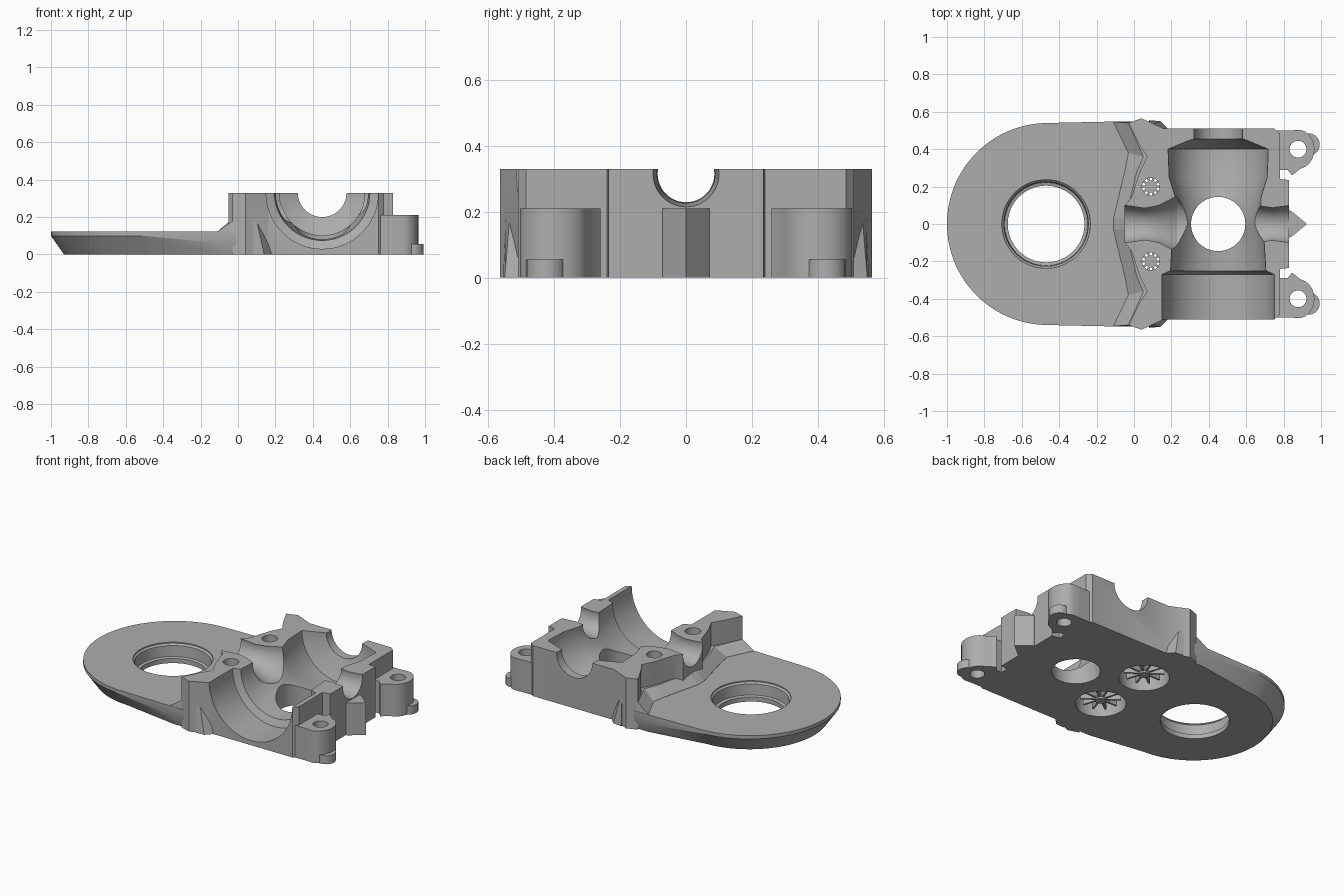
import bpy, bmesh
from math import cos, sin, pi

cube = bpy.data.objects.get("Cube")
if cube:
    bpy.data.objects.remove(cube, do_unlink=True)

grey = bpy.data.materials.new("plain grey")
GREY = (0.42, 0.42, 0.42, 1)
grey.use_nodes = True
grey.diffuse_color = GREY
grey.node_tree.nodes["Principled BSDF"].inputs["Base Color"].default_value = GREY


def loft(name, rings):
    """Closed solid through rings that share one point count."""
    bm = bmesh.new()
    loops = [[bm.verts.new(p) for p in ring] for ring in rings]
    n = len(loops[0])
    for a, b in zip(loops, loops[1:]):
        for i in range(n):
            j = (i + 1) % n
            bm.faces.new((a[i], a[j], b[j], b[i]))
    bm.faces.new(loops[0][::-1])
    bm.faces.new(loops[-1])
    bmesh.ops.recalc_face_normals(bm, faces=bm.faces)
    me = bpy.data.meshes.new(name)
    bm.to_mesh(me)
    bm.free()
    me.materials.append(grey)
    ob = bpy.data.objects.new(name, me)
    bpy.context.collection.objects.link(ob)
    return ob


def prism(name, pts, z0, z1):
    return loft(name, [[(x, y, z) for x, y in pts] for z in (z0, z1)])


def lathe(name, profile, axis, a, b, n=64):
    """Solid of revolution; profile is (position, radius), a and b the other two coordinates."""
    rings = []
    for t, r in profile:
        ring = []
        for i in range(n):
            p = [a + r * cos(2 * pi * i / n), b + r * sin(2 * pi * i / n)]
            p.insert("xyz".index(axis), t)
            ring.append(p)
        rings.append(ring)
    return loft(name, rings)


def both(half):
    """Complete an outline by mirroring it in y."""
    return half + [(x, -y) for x, y in reversed(half)]


def cut(ob, cutters):
    for c in cutters:
        m = ob.modifiers.new("cut", "BOOLEAN")
        m.operation, m.solver, m.object = "DIFFERENCE", "EXACT", c
    dg = bpy.context.evaluated_depsgraph_get()
    me = bpy.data.meshes.new_from_object(ob.evaluated_get(dg))
    ob.modifiers.clear()
    ob.data = me


# Cutters: stepped main bore, cross bore, floor hole, ring hole, screw recesses
main_bore = lathe("main_bore", [(-.6, .3), (-.27, .3), (-.25, .255), (-.08, .245), (0, .228), (.14, .228),
                                (.25, .262), (.4, .268), (.445, .16), (.455, .13), (.6, .13)],
                  "y", .45, .33)
cross_bore = lathe("cross_bore", [(-.2, .105), (-.04, .1), (.06, .086), (.13, .1), (.23, .15), (.45, .12),
                                  (.66, .1), (.74, .088), (.83, .1), (1, .1)], "x", 0, .315)
floor_hole = lathe("floor_hole", [(-.1, .145), (.5, .145)], "z", .45, 0)
ring_hole = lathe("ring_hole", [(-.1, .205), (.03, .205), (.035, .222), (.105, .226), (.115, .237), (.3, .237)],
                  "z", -.47, 0)
SCREW_X, SCREW_Y = .09, .2
recesses = [lathe("recess", [(-.1, .15), (.1, .15), (.101, .047), (.5, .047)],
                  "z", SCREW_X, s * SCREW_Y) for s in (1, -1)]
ear_holes = [lathe("ear_hole", [(-.1, .045), (.5, .045)], "z", .877, s * .4, 32) for s in (1, -1)]
cutters = [main_bore, cross_bore, floor_hole, ring_hole] + recesses + ear_holes
for c in cutters:
    c.hide_render = True


# Rounded plate with an undercut rim
def plate_half(inset_arc, inset_end):
    arc = [(-.46 - (.54 - inset_arc) * cos(a), (.54 - inset_arc) * sin(a))
           for a in [(i + .5) * pi / 48 for i in range(24)]]
    return arc + [(-.1, .548 - inset_end), (.02, .548 - inset_end), (.1, .48)]


def rim_height(x):
    return .1 - .04 * max(0, min(1, (x + .5) / .4))


low, edge = both(plate_half(.07, .02)), both(plate_half(0, 0))
plate = loft("base_plate", [[(x, y, 0) for x, y in low],
                            [(x, y, rim_height(x)) for x, y in edge],
                            [(x, y, .122) for x, y in edge]])
cut(plate, [ring_hole] + recesses)

# Bearing block with zigzag rear wall
block = prism("bearing_block", both([(-.05, .1), (-.015, .14), (.03, .28), (.07, .36), (.03, .42), (-.03, .54),
                                     (.04, .565), (.16, .51), (.75, .51), (.78, .485), (.78, .24), (.83, .235),
                                     (.83, .05)]), 0, .33)
cut(block, [main_bore, cross_bore, floor_hole] + recesses)

# Sloped fillet between the plate and the block wall
foot = both([(-.11, .03), (-.045, .3), (-.03, .38), (-.11, .546), (-.02, .546), (.08, .4), (.08, .3), (0, .03)])
crest = both([(-.045, .03), (.015, .28), (.05, .36), (-.03, .54), (-.02, .545), (.08, .4), (.08, .3), (0, .03)])
ramp = loft("wall_ramp", [[(x, y, .1) for x, y in foot],
                          [(x, y, .123) for x, y in foot],
                          [(x, y, .178) for x, y in crest]])
cut(ramp, recesses)

# Pointed nose below the cross bore
nose = prism("front_nose", [(.8, .075), (.84, .07), (.925, 0), (.84, -.07), (.8, -.075)], 0, .21)

smooth = [plate, block]
for s, side in ((1, "left"), (-1, "right")):
    # Screw ear with a rounded end
    rounded = [(.875 + .09 * cos(a), .4 + .105 * sin(a))
               for a in [(-80 + i * 16) * pi / 180 for i in range(11)]]
    outline = [(.76, .29), (.82, .29), (.845, .26)] + rounded + [(.83, .5), (.76, .5)]
    ear = prism(side + "_screw_ear", [(x, s * y) for x, y in outline], 0, .21)
    cut(ear, [ear_holes[0 if s > 0 else 1]])

    # Low tab under the ear
    tab_pts = [(.935 + .058 * cos(i * pi / 10), s * .425 + .06 * sin(i * pi / 10)) for i in range(20)]
    tab = prism(side + "_ear_tab", tab_pts, 0, .055)
    cut(tab, [ear_holes[0 if s > 0 else 1]])

    # Gusset on the flank
    loft(side + "_gusset", [[(.08, s * .5, 0), (.19, s * .5, 0), (.14, s * .55, 0), (.08, s * .555, 0)],
                            [(.08, s * .5, .18), (.1, s * .5, .18), (.1, s * .535, .18), (.08, s * .548, .18)]])

    # Hub and thin spokes in the screw recess
    hub = lathe(side + "_recess_hub", [(.02, .032), (.11, .032)], "z", SCREW_X, s * SCREW_Y, 24)
    for k in range(10):
        c, d = cos(k * pi / 5), sin(k * pi / 5)
        prism(side + "_recess_spoke", [(SCREW_X + u * c - v * d, s * SCREW_Y + u * d + v * c)
                                       for u, v in ((.02, -.006), (.12, -.006), (.12, .006), (.02, .006))],
              .03, .104)
    smooth += [ear, tab, hub]

for c in cutters:
    bpy.data.objects.remove(c, do_unlink=True)

# Smooth the curved walls, keep the edges sharp
bpy.ops.object.select_all(action="DESELECT")
for ob in smooth:
    ob.select_set(True)
bpy.context.view_layer.objects.active = block
bpy.ops.object.shade_smooth_by_angle(angle=pi / 7)
